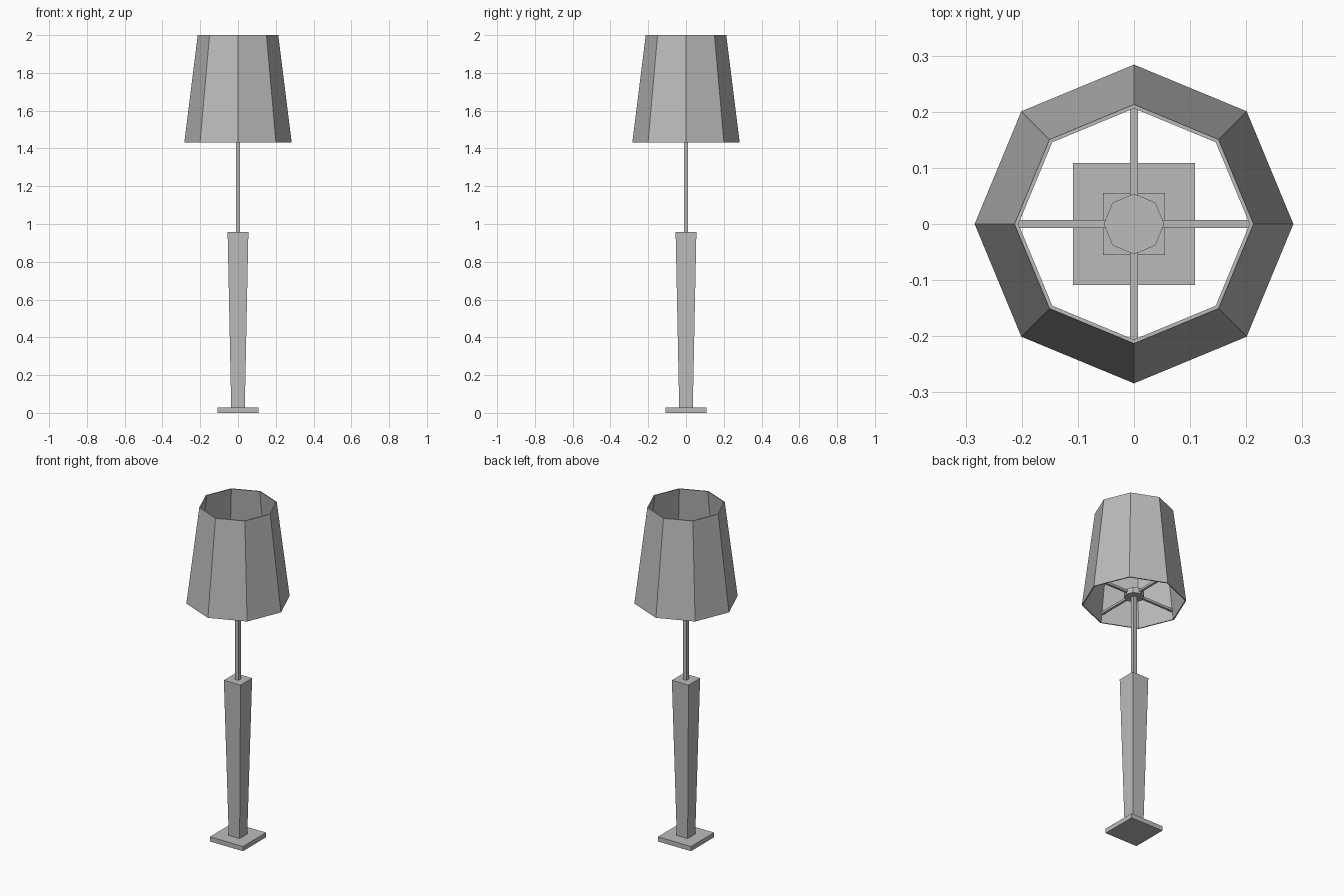
import bpy
from math import cos, sin, pi

cube = bpy.data.objects.get("Cube")
if cube:
    bpy.data.objects.remove(cube, do_unlink=True)

grey = bpy.data.materials.new("plain_grey")
grey.use_nodes = True
colour = (0.5, 0.5, 0.5, 1)
grey.diffuse_color = colour
grey.node_tree.nodes["Principled BSDF"].inputs["Base Color"].default_value = colour


def loft(name, sides, profile, turn=0.0, closed=False):
    """Sweep (radius, z) points round the z axis; cap the ends or close the loop."""
    verts = [(r * cos(turn + 2 * pi * i / sides), r * sin(turn + 2 * pi * i / sides), z)
             for r, z in profile for i in range(sides)]
    rings = len(profile)
    faces = []
    for k in range(rings if closed else rings - 1):
        a, b = k * sides, (k + 1) % rings * sides
        for i in range(sides):
            j = (i + 1) % sides
            faces.append((a + i, a + j, b + j, b + i))
    if not closed:
        faces.append(tuple(reversed(range(sides))))
        faces.append(tuple(range((rings - 1) * sides, rings * sides)))
    mesh = bpy.data.meshes.new(name)
    mesh.from_pydata(verts, [], faces)
    mesh.materials.append(grey)
    obj = bpy.data.objects.new(name, mesh)
    bpy.context.collection.objects.link(obj)
    return obj


def square(name, half_bottom, half_top, z0, z1):
    """Square post, optionally tapered."""
    return loft(name, 4, [(half_bottom * 2 ** 0.5, z0), (half_top * 2 ** 0.5, z1)], pi / 4)


# Stand: foot plate, tapered column, thin rod
square("foot_plate", 0.109, 0.109, 0, 0.028)
square("column", 0.036, 0.055, 0.028, 0.957)
square("rod", 0.011, 0.011, 0.957, 1.502)

# Hub with four spokes holding the shade
loft("hub", 8, [(0.054, 1.467), (0.054, 1.5)])
for n in range(4):
    spoke = square(f"spoke_{n + 1}", 0.007, 0.007, 0.045, 0.272)
    spoke.rotation_euler = (0, pi / 2, n * pi / 2)
    spoke.location.z = 1.485

# Open eight-sided shade with a thin wall
loft("shade", 8, [(0.284, 1.432), (0.213, 2), (0.206, 2), (0.277, 1.432)], closed=True)
